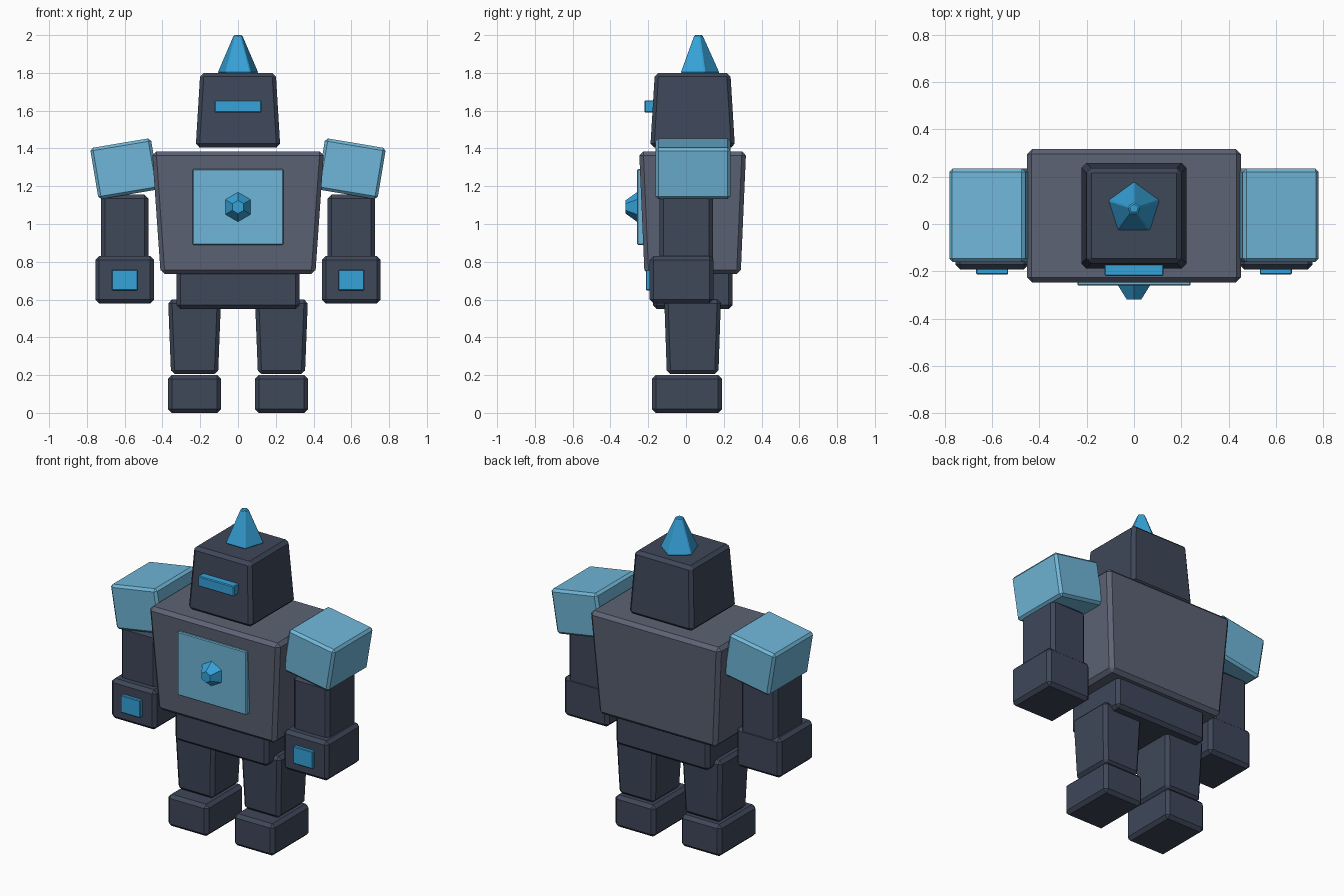
import bpy
import math

cube = bpy.data.objects.get("Cube")
if cube:
    bpy.data.objects.remove(cube, do_unlink=True)


def material(name, r, g, b):
    # 8-bit sRGB to linear
    lin = [((c / 255 + 0.055) / 1.055) ** 2.4 for c in (r, g, b)] + [1]
    mat = bpy.data.materials.new(name)
    mat.use_nodes = True
    mat.diffuse_color = lin
    mat.node_tree.nodes["Principled BSDF"].inputs["Base Color"].default_value = lin
    return mat


DARK = material("dark slate", 62, 71, 89)
GREY = material("grey slate", 92, 99, 116)
PALE = material("pale blue", 112, 182, 216)
BRIGHT = material("bright blue", 54, 162, 216)


def finish(obj, name, mat, bevel):
    obj.name = name
    obj.data.materials.append(mat)
    if bevel:
        mod = obj.modifiers.new("bevel", "BEVEL")
        mod.width = bevel
        mod.segments = 1
        mod.limit_method = "ANGLE"
    return obj


def block(name, mat, x, y, z, bevel=0.02, taper=(1, 1), tilt=0):
    """Box from (min, max) ranges; taper scales the bottom in x and y."""
    bpy.ops.mesh.primitive_cube_add(size=1)
    obj = bpy.context.object
    for v in obj.data.vertices:
        if v.co.z < 0:
            v.co.x *= taper[0]
            v.co.y *= taper[1]
        for i, (lo, hi) in enumerate((x, y, z)):
            v.co[i] *= hi - lo
    obj.location = [(lo + hi) / 2 for lo, hi in (x, y, z)]
    obj.rotation_euler.y = tilt
    return finish(obj, name, mat, bevel)


def around(centre, half):
    return (centre - half, centre + half)


# Head with visor and spike
block("head", DARK, around(0, 0.2), around(0.035, 0.2), (1.405, 1.8), 0.02, (1.12, 1.12))
block("visor", BRIGHT, around(0, 0.125), (-0.22, -0.16), (1.59, 1.655), 0.005)
bpy.ops.mesh.primitive_cone_add(vertices=5, radius1=0.115, radius2=0.025, depth=0.2,
                                location=(0, 0.065, 1.9))
finish(bpy.context.object, "head_spike", BRIGHT, 0.005)

# Torso, chest plate and gem
block("torso", GREY, around(0, 0.455), around(0.035, 0.283), (0.735, 1.385), 0.022, (0.9, 0.9))
block("chest_plate", PALE, around(0, 0.24), (-0.26, -0.19), (0.89, 1.29), 0.005)
bpy.ops.mesh.primitive_cone_add(vertices=6, radius1=0.085, radius2=0.035, depth=0.07,
                                location=(0, -0.285, 1.09),
                                rotation=(math.radians(90), 0, 0))
finish(bpy.context.object, "chest_gem", BRIGHT, 0)
block("pelvis", DARK, around(0, 0.325), around(0.035, 0.21), (0.55, 0.76))

# Limbs on both sides
for side, label in ((1, "left"), (-1, "right")):
    arm, leg = 0.6 * side, 0.23 * side
    block(label + "_shoulder", PALE, around(arm, 0.163), around(0.037, 0.198),
          (1.155, 1.43), 0.015, tilt=math.radians(9.5) * side)
    block(label + "_arm", DARK, around(arm, 0.125), (-0.14, 0.142), (0.75, 1.155))
    block(label + "_fist", DARK, around(arm, 0.155), (-0.192, 0.145), (0.58, 0.83))
    block(label + "_fist_plate", BRIGHT, around(arm, 0.068), (-0.213, -0.17),
          (0.648, 0.757), 0.004)
    block(label + "_leg", DARK, around(leg, 0.14), around(0.035, 0.15), (0.205, 0.6),
          0.02, (0.89, 0.91))
    block(label + "_foot", DARK, around(leg, 0.14), around(0.005, 0.185), (0, 0.2))
